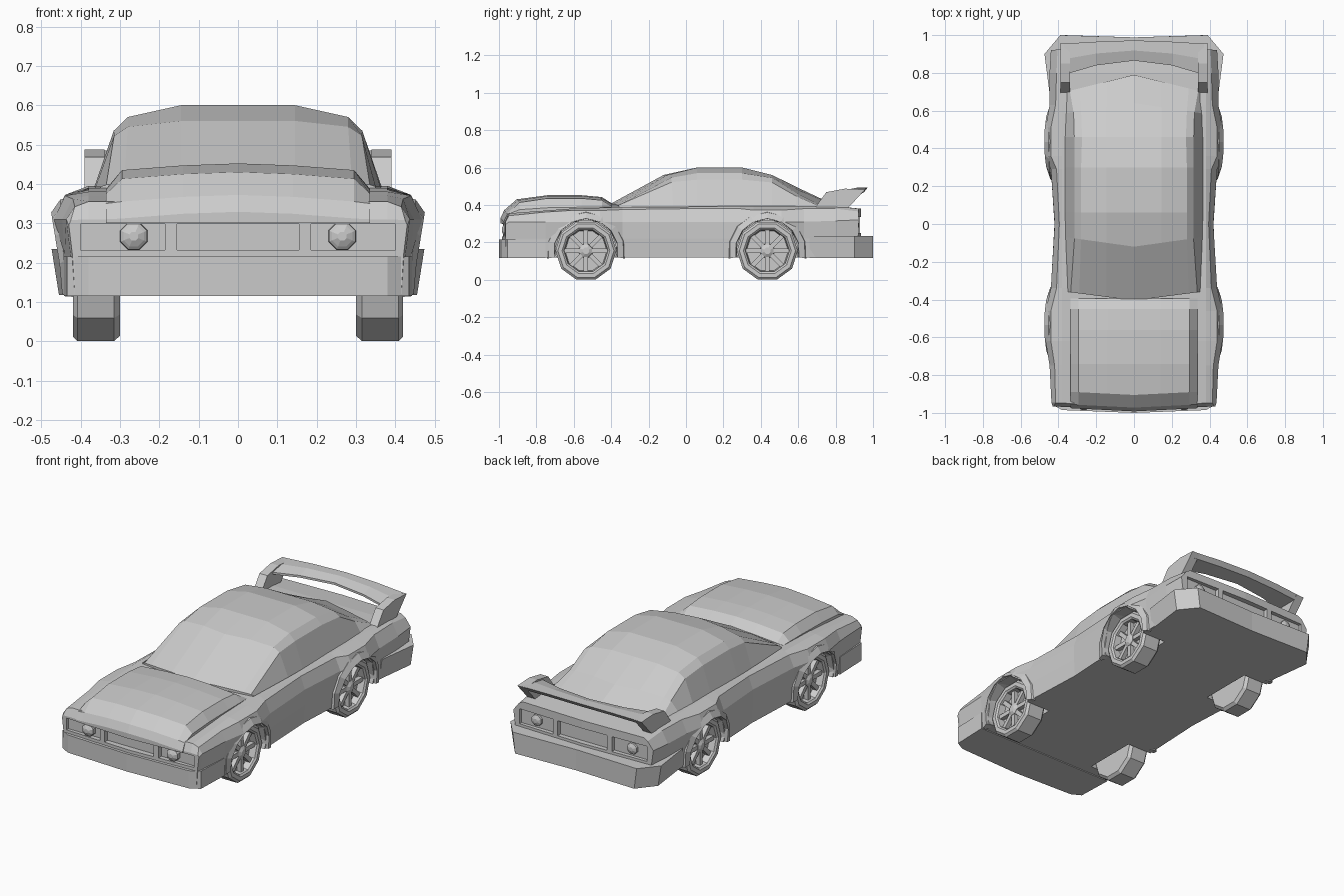
import bpy, bmesh
from math import pi, sin, cos
from mathutils import Matrix, Vector

if "Cube" in bpy.data.objects:
    bpy.data.objects.remove(bpy.data.objects["Cube"])

WHEEL_Y, WHEEL_Z = (-0.535, 0.435), 0.155


def finish(name, bm):
    bmesh.ops.remove_doubles(bm, verts=bm.verts, dist=1e-5)
    bmesh.ops.recalc_face_normals(bm, faces=bm.faces)
    me = bpy.data.meshes.new(name)
    bm.to_mesh(me)
    bm.free()
    ob = bpy.data.objects.new(name, me)
    bpy.context.collection.objects.link(ob)
    return ob


def skin(bm, rings, closed=True, caps=True, split=False):
    """Bridge successive rings of points; split caps along the centre line if asked."""
    vs = [[bm.verts.new(p) for p in r] for r in rings]
    n = len(vs[0])
    for a, b in zip(vs, vs[1:]):
        for i in range(n if closed else n - 1):
            j = (i + 1) % n
            bm.faces.new((a[i], a[j], b[j], b[i]))
    if caps:
        for r in (vs[0], vs[-1]):
            if split:
                h = n // 2
                bm.faces.new(r[:h + 1])
                bm.faces.new(r[h:] + r[:1])
            else:
                bm.faces.new(r)


def loft(name, stations):
    """stations: (y, plan slant, half section from bottom centre to top centre)."""
    rings = []
    for y, k, half in stations:
        full = half + [(-x, z) for x, z in half[-2:0:-1]]
        rings.append([(x, y + k * abs(x), z) for x, z in full])
    bm = bmesh.new()
    skin(bm, rings, split=True)
    return finish(name, bm)


def prism(name, outline, axis, lo, hi, lo_scale=1.0):
    """Extrude a 2D outline along x ('X': y,z points) or z ('Z': x,y points)."""
    def put(p, d, s):
        return (d, p[0], p[1]) if axis == 'X' else (p[0] * s, p[1], d)
    bm = bmesh.new()
    skin(bm, [[put(p, lo, lo_scale) for p in outline], [put(p, hi, 1) for p in outline]])
    return finish(name, bm)


def lathe(bm, profile, n, mat):
    rings = [[mat @ Vector((r * cos(pi / n + 2 * pi * i / n), r * sin(pi / n + 2 * pi * i / n), h))
              for i in range(n)] for r, h in profile]
    skin(bm, rings)


def box(bm, lo, hi):
    size = [b - a for a, b in zip(lo, hi)]
    mid = [(a + b) / 2 for a, b in zip(lo, hi)]
    bmesh.ops.create_cube(bm, size=1, matrix=Matrix.Translation(mid) @ Matrix.Diagonal((*size, 1)))


def cut(target, cutter):
    cutter.hide_render = True
    m = target.modifiers.new("cut", 'BOOLEAN')
    m.operation, m.object, m.solver = 'DIFFERENCE', cutter, 'EXACT'
    bpy.context.view_layer.objects.active = target
    bpy.ops.object.modifier_apply(modifier=m.name)
    bpy.data.objects.remove(cutter)


# Main body: y, sill x, widest x, widest z, shoulder x, shoulder z, deck z
body_rows = [
    (-.985, .415, .43, .295, .425, .308, .31), (-.965, .42, .437, .31, .415, .342, .355),
    (-.75, .435, .447, .31, .42, .362, .37), (-.62, .437, .468, .31, .44, .37, .38),
    (-.46, .437, .468, .31, .44, .37, .385), (-.34, .43, .44, .31, .41, .375, .39),
    (0, .415, .42, .31, .395, .38, .39), (.29, .43, .44, .31, .41, .38, .395),
    (.36, .437, .468, .31, .44, .372, .395), (.51, .437, .468, .31, .44, .372, .395),
    (.63, .43, .447, .31, .415, .38, .395), (.80, .43, .447, .315, .41, .38, .393),
    (.935, .42, .44, .32, .405, .365, .38)]
rows = []
for y, xb, xw, zw, xs, zs, zd in body_rows:
    rows.append((y, .045 if y < -.9 else (-.03 if y > .9 else 0),
                 [(0, .12), (xb, .12), (xb + .006, .22), (xw, zw), (xs, zs), (.38, zd), (0, zd)]))
body = loft("body", rows)

# Wheel wells and lamp / grille / plate recesses
for y in WHEEL_Y:
    for s in (-1, 1):
        bm = bmesh.new()
        lathe(bm, [(.168, .28), (.168, .6)], 10,
              Matrix.Translation((0, y, WHEEL_Z)) @ Matrix.Rotation(s * pi / 2, 4, 'Y'))
        cut(body, finish("well_cutter", bm))
for x0, x1 in ((-.40, -.185), (-.155, .155), (.185, .40)):
    bm = bmesh.new()
    box(bm, (x0, -1.1, .232), (x1, -.95, .298))
    cut(body, finish("front_cutter", bm))
    bm = bmesh.new()
    box(bm, (x0, .905, .25), (x1, 1.1, .335))
    cut(body, finish("rear_cutter", bm))

# Raised hood
hood = []
for y, zb, ze, zt in [(-.992, .30, .31, .312), (-.972, .32, .35, .355), (-.905, .34, .375, .413),
                      (-.74, .34, .385, .435), (-.56, .34, .388, .435), (-.45, .34, .388, .425),
                      (-.395, .34, .388, .39)]:
    hood.append((y, .05 if y < -.8 else 0,
                 [(0, zb), (.335, zb), (.335, ze), (.295, zt), (.14, zt + .012), (0, zt + .017)]))
loft("hood", hood)

# Cabin with windscreen, roof and fastback rear window
cabin = []
for y, k, xb, side, rail, roof in [
        (-.405, .13, .35, (.335, .398), (.29, .40), .405), (-.12, .14, .362, (.315, .522), (.28, .545), .56),
        (.06, 0, .365, (.316, .535), (.28, .57), .60), (.30, 0, .365, (.316, .535), (.28, .57), .60),
        (.46, 0, .365, (.316, .52), (.275, .545), .56), (.64, -.15, .36, (.32, .445), (.28, .458), .472),
        (.79, -.25, .355, (.34, .397), (.29, .40), .402)]:
    cabin.append((y, k, [(0, .37), (xb, .37), (xb, .393), side, rail, (.145, roof), (0, roof)]))
loft("cabin", cabin)


# Bumpers
def bumper(name, half, z0, z1, s):
    prism(name, half + [(-x, y) for x, y in reversed(half) if x > 0], 'Z', z0, z1, s)


bumper("front_bumper", [(.442, -.75), (.435, -.955), (.38, -.985), (0, -1)], .115, .215, 1)
bumper("rear_bumper", [(.443, .66), (.474, .90), (.39, 1), (0, .988)], .117, .235, .96)

# Arch flares
for y in WHEEL_Y:
    for s in (-1, 1):
        bm = bmesh.new()
        rings = []
        for i in range(9):
            a = -.2 + i * (pi + .4) / 8
            t = max(0, sin(a))
            rings.append([(s * x, y + r * cos(a), WHEEL_Z + r * sin(a)) for r, x in
                          ((.213, .42), (.205, .44 + .012 * t), (.172, .447 + .028 * t), (.166, .40))])
        skin(bm, rings)
        finish("wheel_arch", bm)

# Wheels with spoked rims
for y, end in zip(WHEEL_Y, ("front", "rear")):
    for s in (-1, 1):
        m = Matrix.Translation((0, y, WHEEL_Z)) @ Matrix.Rotation(s * pi / 2, 4, 'Y')
        bm = bmesh.new()
        lathe(bm, [(.148, .30), (.163, .315), (.163, .408), (.15, .42), (.128, .42),
                   (.118, .412), (.112, .375)], 10, m)
        finish(end + "_tyre", bm)
        bm = bmesh.new()
        lathe(bm, [(.04, .37), (.036, .402), (.018, .412)], 8, m)
        for i in range(8):
            bmesh.ops.create_cube(bm, size=1, matrix=m @ Matrix.Rotation(i * pi / 4, 4, 'Z')
                                  @ Matrix.Translation((.073, 0, .388)) @ Matrix.Diagonal((.09, .024, .025, 1)))
        finish(end + "_rim", bm)

# Lamps, octagonal at both ends
for s in (-1, 1):
    bm = bmesh.new()
    lathe(bm, [(.038, 0), (.036, .022), (.028, .028), (.012, .036)], 8,
          Matrix.Translation((s * .265, -.948, .267)) @ Matrix.Rotation(pi / 2, 4, 'X'))
    finish("headlamp", bm)
    bm = bmesh.new()
    lathe(bm, [(.034, 0), (.032, .015), (.012, .024)], 8,
          Matrix.Translation((s * .30, .90, .292)) @ Matrix.Rotation(-pi / 2, 4, 'X'))
    finish("tail_lamp", bm)

# Rear wing: two raked posts and a bowed blade
for s in (-1, 1):
    prism("wing_post", [(.69, .385), (.75, .468), (.85, .487), (.957, .482), (.868, .385)],
          'X', s * .34, s * .39)
bm = bmesh.new()
skin(bm, [[(x, f, zf - .012), (x, f, zf), (x, (f + r) / 2, zr), (x, r, zr), (x, r - .02, zr - .025)]
          for x, f, r, zf, zr in ((-.37, .79, .955, .468, .483), (-.2, .84, .965, .472, .49),
                                  (0, .865, .972, .475, .493), (.2, .84, .965, .472, .49),
                                  (.37, .79, .955, .468, .483))])
finish("wing_blade", bm)
